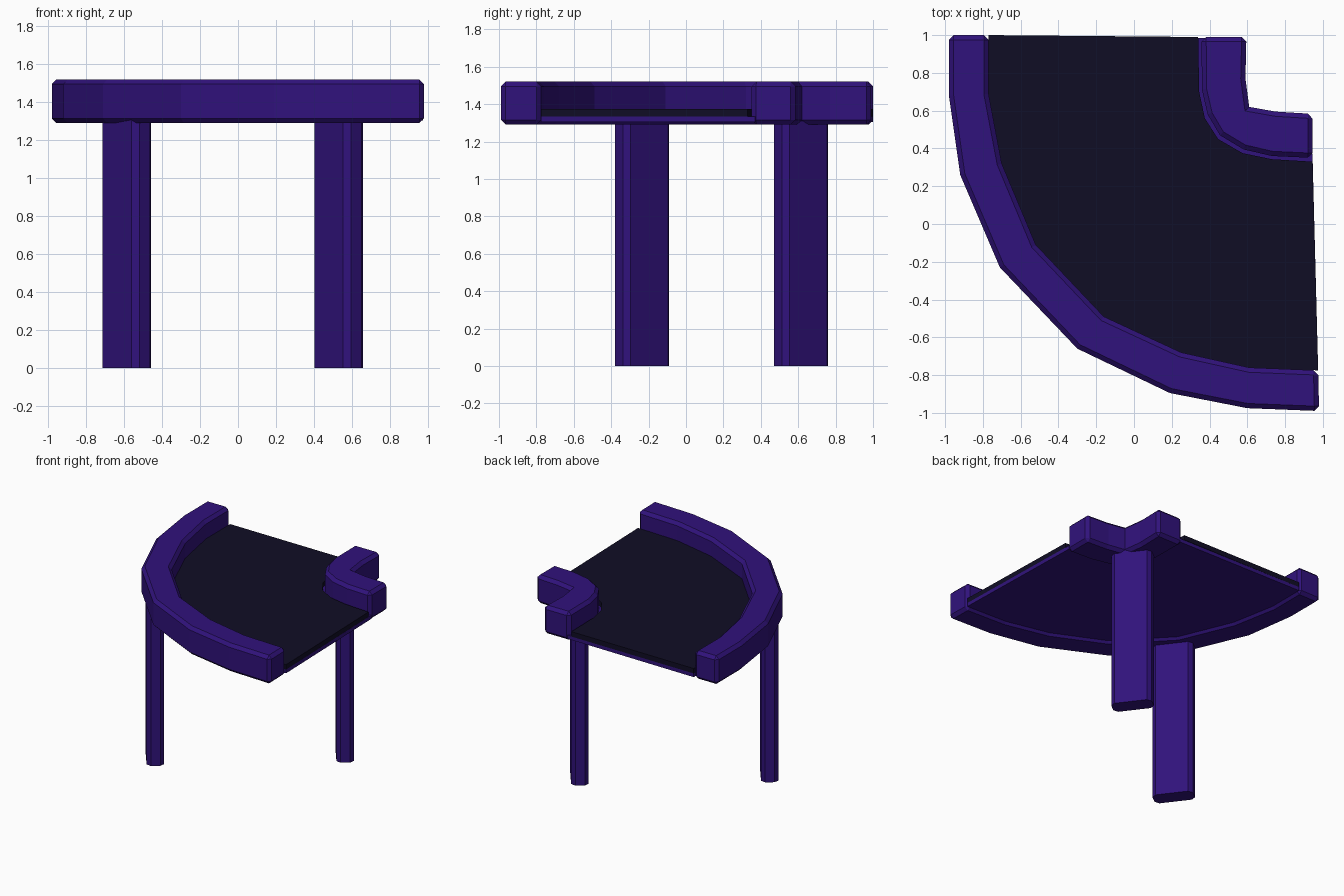
import bpy, bmesh, math
from mathutils import Matrix

if "Cube" in bpy.data.objects:
    bpy.data.objects.remove(bpy.data.objects["Cube"])


def material(name, rgb):
    m = bpy.data.materials.new(name)
    m.diffuse_color = (*rgb, 1)
    m.use_nodes = True
    m.node_tree.nodes["Principled BSDF"].inputs["Base Color"].default_value = m.diffuse_color
    return m


purple = material("purple", (0.030, 0.006, 0.20))
dark = material("dark", (0.005, 0.004, 0.018))


def prism(name, pts, z0, z1, mat, bevel=0):
    """Extrude a flat outline from z0 to z1, optionally chamfering its sharp edges."""
    bm = bmesh.new()
    face = bm.faces.new([bm.verts.new((x, y, z0)) for x, y in pts])
    ext = bmesh.ops.extrude_face_region(bm, geom=[face])["geom"]
    bmesh.ops.translate(bm, vec=(0, 0, z1 - z0),
                        verts=[v for v in ext if isinstance(v, bmesh.types.BMVert)])
    bmesh.ops.recalc_face_normals(bm, faces=bm.faces)
    me = bpy.data.meshes.new(name)
    bm.to_mesh(me)
    bm.free()
    me.materials.append(mat)
    ob = bpy.data.objects.new(name, me)
    bpy.context.collection.objects.link(ob)
    if bevel:
        mod = ob.modifiers.new("chamfer", "BEVEL")
        mod.width = bevel
        mod.segments = 1
        mod.limit_method = "ANGLE"
        mod.angle_limit = math.radians(78)
    return ob


# Outer curved rail: far side and deck side
outer_far = [(-0.98, 1.0), (-0.98, 0.68), (-0.92, 0.26), (-0.71, -0.23),
             (-0.30, -0.66), (0.19, -0.895), (0.60, -0.975), (0.98, -0.99)]
outer_near = [(-0.77, 1.0), (-0.77, 0.69), (-0.70, 0.32), (-0.52, -0.11),
              (-0.16, -0.49), (0.25, -0.68), (0.61, -0.76), (0.975, -0.775)]
prism("outer_rail", outer_far + outer_near[::-1], 1.29, 1.52, purple, 0.025)

# Inner corner rail
inner_near = [(0.357, 0.99), (0.36, 0.71), (0.39, 0.58), (0.455, 0.47),
              (0.58, 0.395), (0.73, 0.36), (0.945, 0.35)]
inner_far = [(0.595, 0.99), (0.59, 0.77), (0.61, 0.62), (0.75, 0.595), (0.945, 0.583)]
prism("inner_rail", inner_near + inner_far[::-1], 1.29, 1.52, purple, 0.025)

# Deck: dark surface over a purple underside tucked into both rails
deck_edge = [(0.34, 0.99), (0.345, 0.70), (0.375, 0.56), (0.445, 0.45),
             (0.575, 0.375), (0.73, 0.343), (0.945, 0.33)]
prism("deck_surface", outer_near + deck_edge[::-1], 1.335, 1.375, dark)
tucked = [(x + 0.02, y + 0.02) for x, y in inner_near[1:-1]]
under = outer_near + [(0.945, 0.37)] + tucked[::-1] + [(0.38, 0.985)]
prism("deck_underside", under, 1.305, 1.335, purple)

# Two angled legs with chamfered corners
L, W, C = 0.155, 0.065, 0.03
section = [(L, W - C), (L - C, W), (C - L, W), (-L, W - C),
           (-L, C - W), (C - L, -W), (L - C, -W), (L, C - W)]
for name, x, y in (("outer_leg", -0.585, -0.235), ("inner_leg", 0.53, 0.615)):
    leg = prism(name, section, 0, 1.31, purple)
    leg.matrix_world = Matrix.Translation((x, y, 0)) @ Matrix.Rotation(math.radians(127), 4, "Z")
